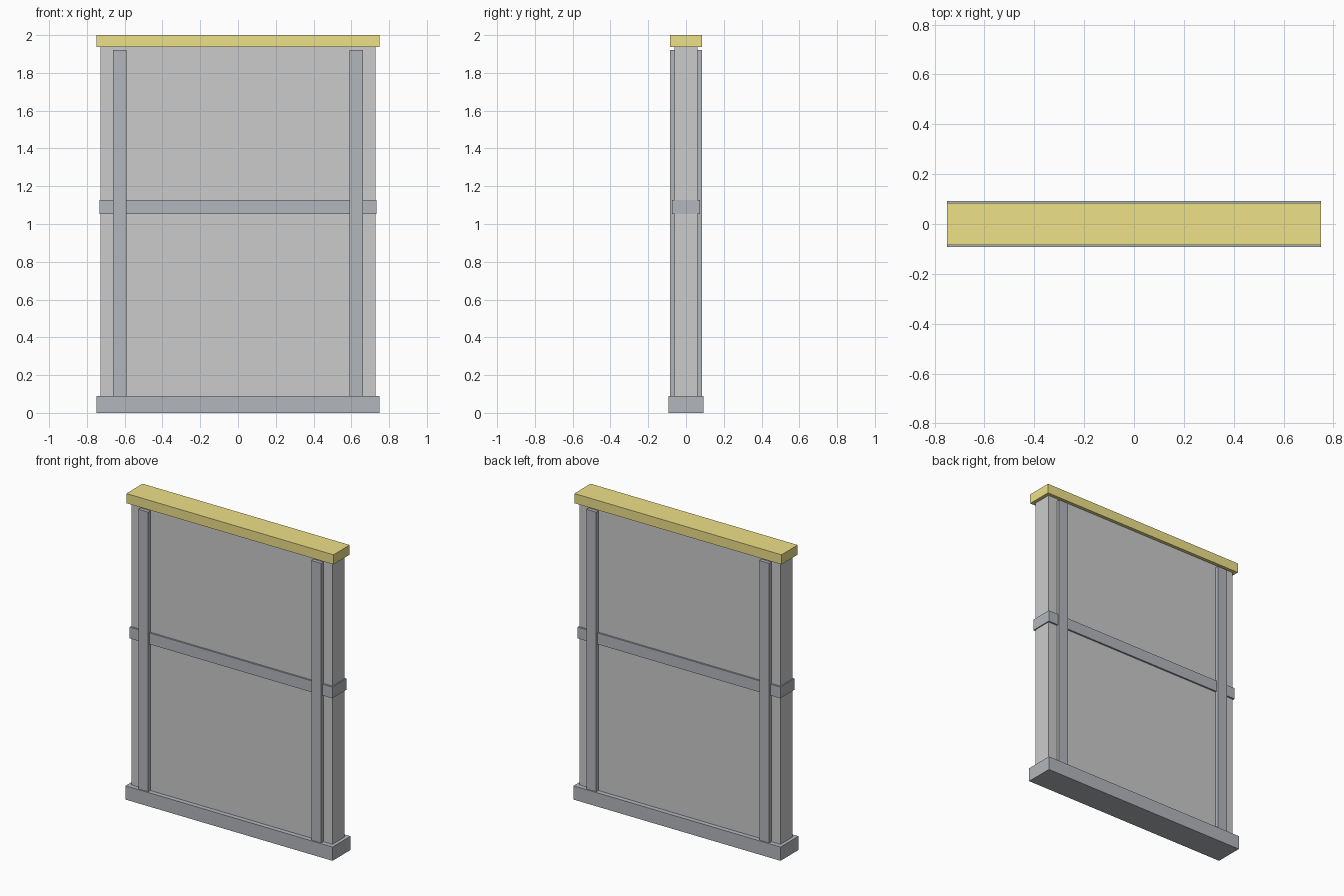
import bpy

if "Cube" in bpy.data.objects:
    bpy.data.objects.remove(bpy.data.objects["Cube"])


def material(name, color):
    mat = bpy.data.materials.new(name)
    mat.diffuse_color = (*color, 1.0)
    mat.use_nodes = True
    mat.node_tree.nodes["Principled BSDF"].inputs["Base Color"].default_value = mat.diffuse_color
    return mat


def box(name, x, y, z, mat=None):
    """Box spanning the given (min, max) ranges."""
    spans = (x, y, z)
    bpy.ops.mesh.primitive_cube_add(size=1, location=[(a + b) / 2 for a, b in spans])
    obj = bpy.context.object
    obj.name = name
    obj.scale = [b - a for a, b in spans]
    bpy.ops.object.transform_apply(location=False, rotation=False, scale=True)
    if mat:
        obj.data.materials.append(mat)
    return obj


def sym(half):
    return (-half, half)


yellow = material("yellow_paint", (0.85, 0.75, 0.25))
steel = material("dark_steel", (0.45, 0.47, 0.50))

# Wall slab, reaching into the base and up to the cap
box("wall_panel", sym(0.727), sym(0.062), (0.03, 1.95))

# Base plinth, middle band and top cap
box("base_plinth", sym(0.75), sym(0.093), (0.0, 0.09), steel)
box("middle_band", sym(0.734), sym(0.073), (1.052, 1.126), steel)
box("top_cap", sym(0.75), sym(0.084), (1.937, 2.0), yellow)

# Four vertical battens, two on each face
for side, sx in (("left", -1), ("right", 1)):
    for face, sy in (("front", -1), ("back", 1)):
        x = sorted((sx * 0.591, sx * 0.662))
        y = sorted((sy * 0.055, sy * 0.085))
        box(f"{face}_{side}_batten", x, y, (0.05, 1.921), steel)
